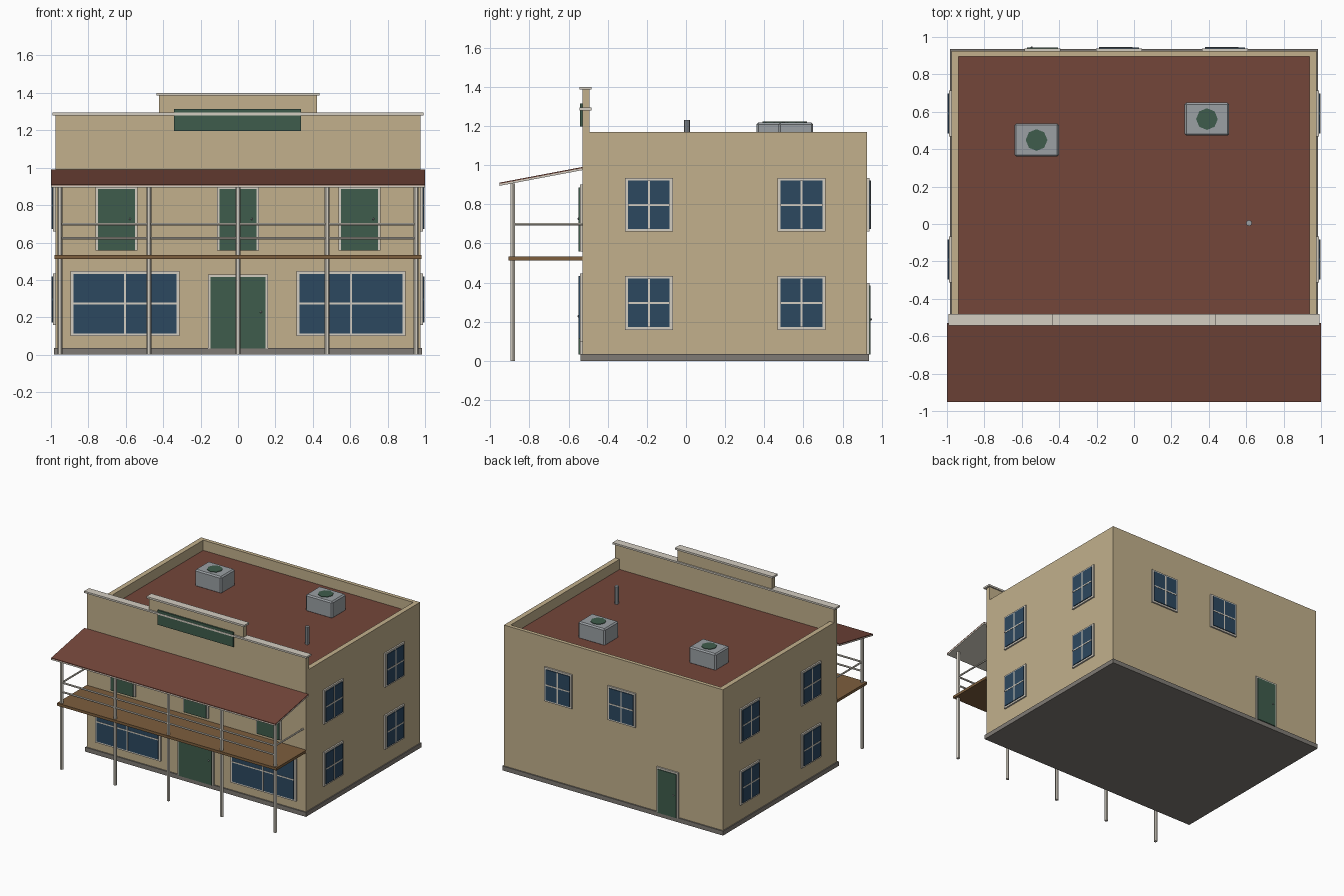
import bpy, bmesh
from math import pi, radians
from mathutils import Matrix, Vector

if "Cube" in bpy.data.objects:
    bpy.data.objects.remove(bpy.data.objects["Cube"])


def material(name, hex_code):
    rgb = [int(hex_code[i:i + 2], 16) / 255 for i in (0, 2, 4)]
    lin = [c / 12.92 if c < 0.04045 else ((c + 0.055) / 1.055) ** 2.4 for c in rgb]
    m = bpy.data.materials.new(name)
    m.diffuse_color = (*lin, 1)
    m.use_nodes = True
    m.node_tree.nodes["Principled BSDF"].inputs["Base Color"].default_value = m.diffuse_color
    return m


WALL = material("plaster", "C2B08C")
ROOF = material("red_roof", "74463A")
TRIM = material("trim", "D3CDC1")
GREEN = material("green_paint", "3F5C4C")
GLASS = material("glass", "2C4860")
WOOD = material("wood", "7D5E3D")
STONE = material("stone", "807B75")
METAL = material("metal", "9BA0A4")


def finish(name, bm, mats, matrix=Matrix()):
    bmesh.ops.recalc_face_normals(bm, faces=bm.faces)
    me = bpy.data.meshes.new(name)
    bm.to_mesh(me)
    bm.free()
    for m in mats:
        me.materials.append(m)
    ob = bpy.data.objects.new(name, me)
    ob.matrix_world = matrix
    bpy.context.collection.objects.link(ob)
    return ob


def add_box(bm, lo, hi, slot=0):
    lo, hi = Vector(lo), Vector(hi)
    mat = Matrix.Translation((lo + hi) / 2) @ Matrix.Diagonal((*(hi - lo), 1))
    verts = bmesh.ops.create_cube(bm, size=1, matrix=mat)["verts"]
    for f in {f for v in verts for f in v.link_faces}:
        f.material_index = slot


def box(name, lo, hi, mat):
    bm = bmesh.new()
    add_box(bm, lo, hi)
    return finish(name, bm, [mat])


def rod(name, a, b, r, mat, sides=6):
    a, b = Vector(a), Vector(b)
    bm = bmesh.new()
    bmesh.ops.create_cone(bm, cap_ends=True, segments=sides, radius1=r, radius2=r,
                          depth=(b - a).length, matrix=Matrix.Rotation(pi / 2, 4, 'Z'))
    rot = (b - a).to_track_quat('Z', 'Y').to_matrix().to_4x4()
    return finish(name, bm, [mat], Matrix.Translation((a + b) / 2) @ rot)


def extrude(name, points, vec, mat):
    bm = bmesh.new()
    face = bm.faces.new([bm.verts.new(p) for p in points])
    new = bmesh.ops.extrude_face_region(bm, geom=[face], use_keep_orig=True)["geom"]
    bmesh.ops.translate(bm, vec=vec, verts=[g for g in new if isinstance(g, bmesh.types.BMVert)])
    return finish(name, bm, [mat])


def place(x, y, z, angle):
    return Matrix.Translation((x, y, z)) @ Matrix.Rotation(radians(angle), 4, 'Z')


# Window: frame board, glass slab, cross bars (outward is local -y)
def window(name, w, h, matrix):
    bm = bmesh.new()
    a, b = w / 2, h / 2
    add_box(bm, (-a, -.012, -b), (a, .005, b), 0)
    add_box(bm, (-a + .016, -.018, -b + .014), (a - .016, -.01, b - .014), 1)
    add_box(bm, (-.005, -.02, -b + .014), (.005, -.015, b - .014), 0)
    add_box(bm, (-a + .016, -.02, -.005), (a - .016, -.015, .005), 0)
    finish(name, bm, [TRIM, GLASS], matrix)


# Door: frame board, leaf and round knob; origin at the sill
def door(name, w, h, matrix):
    bm = bmesh.new()
    a = w / 2
    add_box(bm, (-a, -.012, 0), (a, .005, h), 0)
    add_box(bm, (-a + .013, -.018, 0), (a - .013, -.01, h - .014), 1)
    start = len(bm.faces)
    bmesh.ops.create_icosphere(bm, subdivisions=1, radius=.006,
                               matrix=Matrix.Translation((a - .038, -.02, h * .49)))
    bm.faces.ensure_lookup_table()
    for f in bm.faces[start:]:
        f.material_index = 2
    finish(name, bm, [TRIM, GREEN, METAL], matrix)


X, YF, YB = .977, -.53, .925

# Plinth, walls with parapet, sunken roof
box("plinth", (-.985, -.54, 0), (.985, .935, .035), STONE)
extrude("walls", [(-X, -.492, .03), (-.937, -.492, .03), (-.937, .895, .03), (.937, .895, .03),
                  (.937, -.492, .03), (X, -.492, .03), (X, YB, .03), (-X, YB, .03)],
        (0, 0, 1.14), WALL)
box("roof", (-.937, -.492, 1.06), (.937, .895, 1.088), ROOF)

# Stepped false front with caps and blank sign board
extrude("false_front", [(-X, YF, .03), (X, YF, .03), (X, YF, 1.285), (.422, YF, 1.285),
                        (.422, YF, 1.387), (-.422, YF, 1.387), (-.422, YF, 1.285),
                        (-X, YF, 1.285)], (0, .038, 0), WALL)
box("lower_cap", (-.992, -.544, 1.28), (.992, -.482, 1.294), TRIM)
box("upper_cap", (-.436, -.544, 1.385), (.436, -.482, 1.4), TRIM)
box("sign_board", (-.341, -.542, 1.197), (.337, -.525, 1.314), GREEN)

# Awning: pale slab with red sheet on top
for name, z, t, mat in (("awning_slab", 0, .01, TRIM), ("awning_sheet", .0101, .006, ROOF)):
    extrude(name, [(-1, -.953, .894 + z), (-1, YF, .974 + z), (-1, YF, .974 + z + t),
                   (-1, -.953, .894 + z + t)], (2, 0, 0), mat)

# Balcony deck, posts and rails
box("balcony_deck", (-.98, -.908, .513), (.98, YF, .534), WOOD)
for i in range(5):
    x = -.952 + i * .476
    rod(f"porch_post_{i + 1}", (x, -.885, 0), (x, -.885, .905), .0135, TRIM)
for z in (.623, .697):
    rod("front_rail", (-.952, -.885, z), (.952, -.885, z), .007, TRIM)
for x in (-.952, .952):
    rod("side_rail", (x, -.885, .697), (x, YF, .697), .007, TRIM)

# Front openings
for x in (-.605, .605):
    window("shop_window", .583, .347, place(x, YF, .273, 0))
door("shop_door", .322, .397, place(0, YF, .033, 0))
for x in (-.65, 0, .65):
    door("balcony_door", .223, .342, place(x, YF, .558, 0))

# Side windows
for side in (-1, 1):
    for y in (-.19, .59):
        for z in (.296, .797):
            window("side_window", .245, .275, place(side * X, y, z, side * 90))

# Back openings
for x in (.487, -.08):
    window("back_window", .245, .275, place(x, YB, .797, 180))
door("back_door", .193, .365, place(-.489, YB, .033, 180))

# Rooftop cooling units with fan discs
for x, y in ((-.521, .449), (.39, .561)):
    unit = box("cooling_unit", (x - .119, y - .089, 1.08), (x + .119, y + .089, 1.218), METAL)
    bev = unit.modifiers.new("bevel", 'BEVEL')
    bev.width = .01
    bev.segments = 1
    rod("unit_fan", (x, y, 1.21), (x, y, 1.222), .058, GREEN, 8)

# Vent pipe
rod("vent_pipe", (.615, .005, 1.08), (.615, .005, 1.23), .016, METAL, 8)
